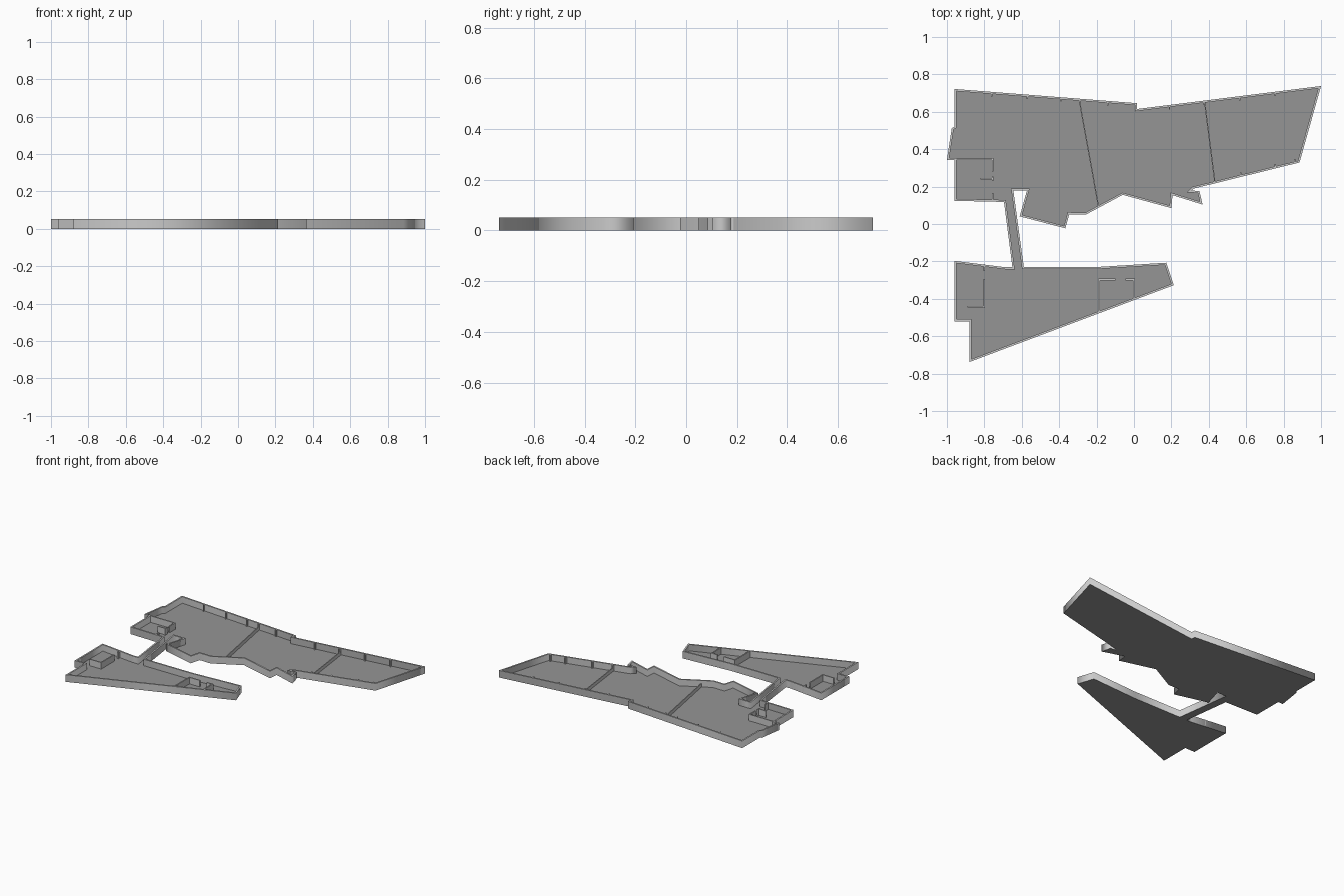
import bpy, bmesh, math
from mathutils import Vector

if "Cube" in bpy.data.objects:
    bpy.data.objects.remove(bpy.data.objects["Cube"])

H, FLOOR, T = 0.052, 0.005, 0.011

# Plan outline: large wing, narrow corridor, small wing (clockwise)
OUTLINE = [
    (-0.96, 0.722), (0.016, 0.646), (0.016, 0.615), (1.0, 0.738), (0.885, 0.329),
    (0.318, 0.189), (0.308, 0.179), (0.35, 0.176), (0.367, 0.104), (0.206, 0.154),
    (0.20, 0.085), (-0.06, 0.156), (-0.258, 0.05), (-0.346, 0.052), (-0.367, -0.023),
    (-0.611, 0.041), (-0.572, 0.18), (-0.645, 0.18), (-0.589, -0.23), (-0.20, -0.23),
    (0.173, -0.207), (0.213, -0.327), (-0.88, -0.738), (-0.88, -0.52), (-0.96, -0.52),
    (-0.96, -0.197), (-0.688, -0.231), (-0.65, -0.231), (-0.695, 0.118), (-0.96, 0.124),
    (-0.96, 0.343), (-1.0, 0.343), (-0.974, 0.513), (-0.96, 0.52)]

# Darker floor finish; walls stay default grey
floor_mat = bpy.data.materials.new("floor_grey")
floor_mat.diffuse_color = (0.3, 0.3, 0.3, 1)
floor_mat.use_nodes = True
floor_mat.node_tree.nodes["Principled BSDF"].inputs["Base Color"].default_value = floor_mat.diffuse_color
wall_mat = bpy.data.materials.new("wall_grey")
wall_mat.diffuse_color = (0.8, 0.8, 0.8, 1)
wall_mat.use_nodes = True
wall_mat.node_tree.nodes["Principled BSDF"].inputs["Base Color"].default_value = wall_mat.diffuse_color


def finish(bm, name):
    bmesh.ops.recalc_face_normals(bm, faces=bm.faces[:])
    mesh = bpy.data.meshes.new(name)
    bm.to_mesh(mesh)
    bm.free()
    mesh.materials.append(wall_mat)
    obj = bpy.data.objects.new(name, mesh)
    bpy.context.collection.objects.link(obj)
    return obj


def wall(name, a, b, top=H, thick=T * 0.8):
    """Box standing on the floor between two plan points."""
    a, b = Vector((*a, 0)), Vector((*b, 0))
    d = (b - a).normalized()
    n = Vector((-d.y, d.x, 0)) * thick / 2
    bm = bmesh.new()
    f = bm.faces.new([bm.verts.new(p + Vector((0, 0, 0.002)))
                      for p in (a + n, a - n, b - n, b + n)])
    ext = bmesh.ops.extrude_face_region(bm, geom=[f], use_keep_orig=True)
    bmesh.ops.translate(bm, vec=(0, 0, top - 0.002),
                        verts=[v for v in ext["geom"] if isinstance(v, bmesh.types.BMVert)])
    return finish(bm, name)


# Floor tray with perimeter wall
bm = bmesh.new()
base = bm.faces.new([bm.verts.new((x, y, 0)) for x, y in reversed(OUTLINE)])
ext = bmesh.ops.extrude_face_region(bm, geom=[base], use_keep_orig=True)
top = [g for g in ext["geom"] if isinstance(g, bmesh.types.BMFace)][0]
bmesh.ops.translate(bm, vec=(0, 0, H), verts=top.verts[:])
bm.normal_update()
bmesh.ops.inset_region(bm, faces=[top], thickness=T, use_even_offset=True)
ext = bmesh.ops.extrude_face_region(bm, geom=[top])
bmesh.ops.translate(bm, vec=(0, 0, FLOOR - H),
                    verts=[v for v in ext["geom"] if isinstance(v, bmesh.types.BMVert)])
if top.is_valid:
    bm.faces.remove(top)
bm.normal_update()
# Upright faces blend smoothly around corners, rims stay sharp, floor is dark
for f in bm.faces:
    f.smooth = abs(f.normal.z) < 0.5
    f.material_index = 1 if len(f.verts) > 4 else 0
for e in bm.edges:
    e.smooth = all(f.smooth for f in e.link_faces)
tray = finish(bm, "floor_and_outer_wall")
tray.data.materials.append(floor_mat)

# Partitions crossing the large wing
wall("cross_partition_left", (-0.292, 0.66), (-0.19, 0.095), 0.03, 0.006)
wall("cross_partition_right", (0.378, 0.65), (0.433, 0.22), 0.03, 0.006)

# Interior room partitions
ROOMS = [
    ((-0.96, 0.347), (-0.752, 0.347)), ((-0.756, 0.352), (-0.756, 0.28)),
    ((-0.756, 0.255), (-0.756, 0.23)), ((-0.82, 0.241), (-0.752, 0.241)),
    ((-0.756, 0.165), (-0.756, 0.125)),
    ((-0.80, -0.295), (-0.80, -0.448)), ((-0.89, -0.443), (-0.80, -0.443)),
    ((-0.80, -0.215), (-0.80, -0.25)),
    ((-0.187, -0.295), (-0.187, -0.472)), ((-0.19, -0.297), (-0.10, -0.297)),
    ((-0.045, -0.297), (0.005, -0.297)), ((0.0, -0.297), (0.0, -0.40))]
for i, (a, b) in enumerate(ROOMS):
    wall(f"room_partition_{i + 1}", a, b)


# Short wall ribs along the long outer walls
def ribs(name, a, b, xs, inward):
    for i, x in enumerate(xs):
        y = a[1] + (b[1] - a[1]) * (x - a[0]) / (b[0] - a[0])
        wall(f"{name}_{i + 1}", (x, y + inward * 0.004), (x, y + inward * 0.024), H, 0.007)


ribs("rear_left_rib", OUTLINE[0], OUTLINE[1], (-0.76, -0.57, -0.39, -0.29, -0.14), -1)
ribs("rear_right_rib", OUTLINE[2], OUTLINE[3], (0.19, 0.375, 0.565, 0.755), -1)
ribs("front_right_rib", OUTLINE[5], OUTLINE[4], (0.43, 0.57, 0.755, 0.86), 1)
